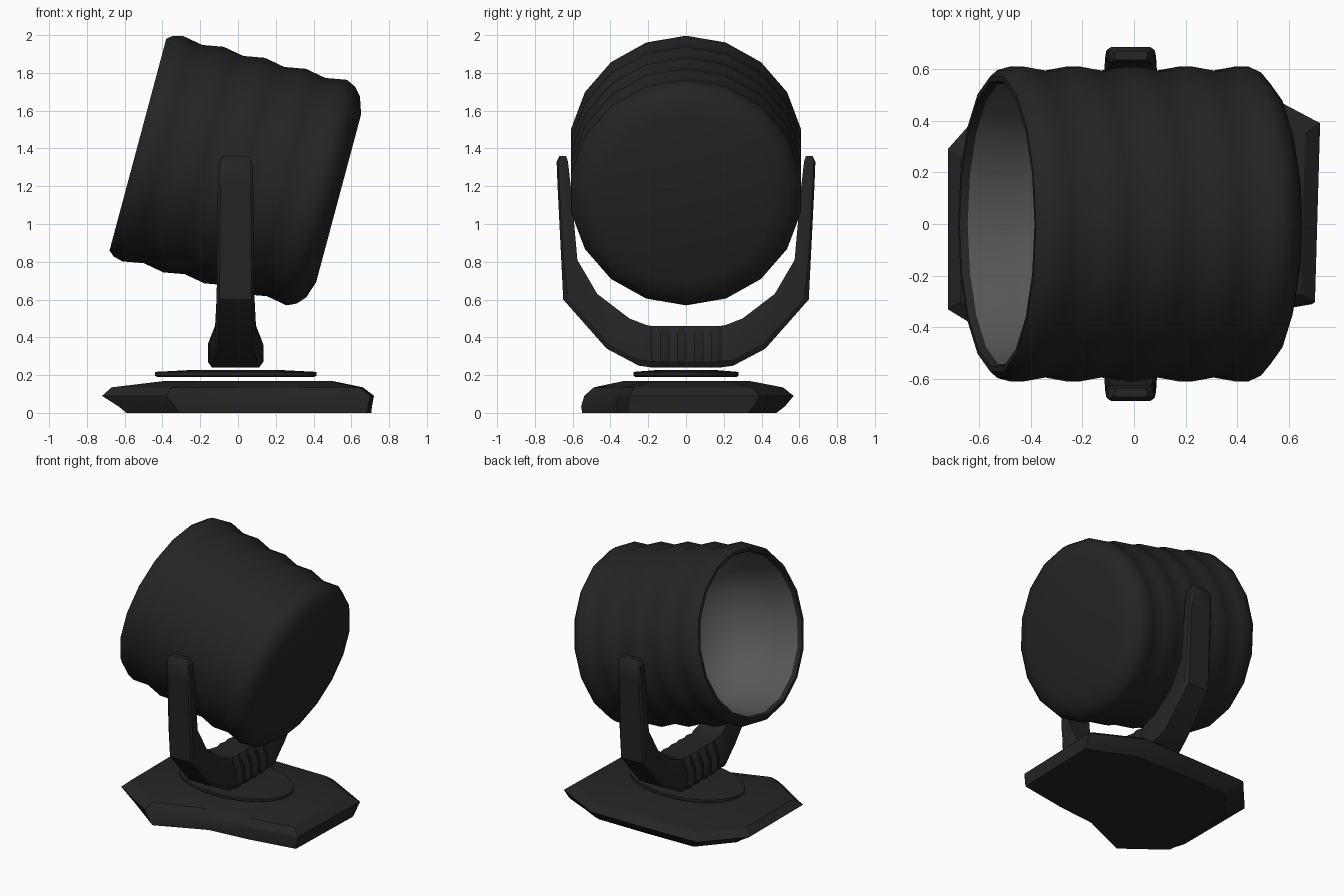
import bpy, bmesh, math
from mathutils import Vector

if "Cube" in bpy.data.objects:
    bpy.data.objects.remove(bpy.data.objects["Cube"])


def material(name, v):
    m = bpy.data.materials.new(name)
    m.diffuse_color = (v, v, v, 1)
    m.use_nodes = True
    m.node_tree.nodes["Principled BSDF"].inputs["Base Color"].default_value = m.diffuse_color
    return m


BLACK = material("matte black", 0.018)
GREY = material("reflector grey", 0.095)


def loft(name, rings, mats=(BLACK,), angle=35, ring_mat=None, cap_mats=(0, 0)):
    """Skin a list of equal-length closed rings and cap both ends."""
    bm = bmesh.new()
    vs = [[bm.verts.new(p) for p in r] for r in rings]
    n = len(rings[0])
    for i in range(len(vs) - 1):
        for j in range(n):
            k = (j + 1) % n
            f = bm.faces.new((vs[i][j], vs[i][k], vs[i + 1][k], vs[i + 1][j]))
            f.material_index = ring_mat(i) if ring_mat else 0
    for ring, mi in ((vs[0], cap_mats[0]), (vs[-1], cap_mats[1])):
        bm.faces.new(ring).material_index = mi
    bmesh.ops.recalc_face_normals(bm, faces=bm.faces)
    me = bpy.data.meshes.new(name)
    bm.to_mesh(me)
    bm.free()
    for m in mats:
        me.materials.append(m)
    ob = bpy.data.objects.new(name, me)
    bpy.context.collection.objects.link(ob)
    bpy.ops.object.select_all(action='DESELECT')
    ob.select_set(True)
    bpy.context.view_layer.objects.active = ob
    bpy.ops.object.shade_smooth_by_angle(angle=math.radians(angle))
    return ob


# Lamp housing: ribbed 18-sided drum tilted 15 degrees, with a hollow bowl
tilt = math.radians(15)
axis = Vector((math.cos(tilt), 0, -math.sin(tilt)))
up = Vector((math.sin(tilt), 0, math.cos(tilt)))
side = Vector((0, 1, 0))
rim = Vector((-0.53, 0, 1.42))

outer = [(1.10, 0.46), (1.07, 0.55), (1.03, 0.595)]
for i in range(16, -1, -1):
    a = 0.08 + i * 0.225 / 4
    outer.append((a, 0.608 + 0.010 * math.cos(i * math.pi / 2)))
outer += [(0.03, 0.605), (0.0, 0.58), (0.0, 0.56), (0.03, 0.55)]
bowl = [(0.20, 0.545), (0.38, 0.50), (0.52, 0.40), (0.60, 0.25), (0.63, 0.08)]
profile = outer + bowl


def drum_ring(a, r):
    return [rim + axis * a + (up * math.cos(t) + side * math.sin(t)) * r
            for t in (2 * math.pi * k / 18 for k in range(18))]


loft("lamp_housing", [drum_ring(a, r) for a, r in profile], (BLACK, GREY), 40,
     lambda i: 1 if i >= len(outer) - 1 else 0, (0, 1))

# Yoke: U-shaped bracket; stations are outer y,z / inner y,z / half width / inner taper
half = [
    (0.67, 1.36, 0.635, 1.36, 0.065, 0.9),
    (0.685, 1.33, 0.625, 1.33, 0.088, 0.9),
    (0.68, 1.20, 0.61, 1.20, 0.094, 0.9),
    (0.66, 0.80, 0.575, 0.81, 0.098, 0.9),
    (0.65, 0.60, 0.47, 0.63, 0.10, 0.9),
    (0.42, 0.34, 0.30, 0.50, 0.11, 0.85),
    (0.25, 0.25, 0.21, 0.465, 0.145, 0.7),
]
# grooved foot in the middle of the yoke
foot = [(y, 0.24, y, 0.46, 0.147 if k % 2 else 0.13, 0.7)
        for k, y in enumerate([0.18 - 0.045 * i for i in range(9)])]
mirrored = [(-a, b, -c, d, w, t) for a, b, c, d, w, t in reversed(half)]


def yoke_ring(oy, oz, iy, iz, w, taper):
    o, i = Vector((-0.013, oy, oz)), Vector((-0.013, iy, iz))
    right = [(0, w * taper), (0.45, w), (0.86, w), (1, w * 0.85)]
    pts = [i.lerp(o, f) + Vector((x, 0, 0)) for f, x in right]
    return pts + [i.lerp(o, f) - Vector((x, 0, 0)) for f, x in reversed(right)]


loft("yoke", [yoke_ring(*s) for s in half + foot + mirrored], angle=32)


# Swivel plate: thin oval disc between base and yoke
def oval(z, s):
    return [(-0.012 + 0.428 * s * math.cos(t), 0.277 * s * math.sin(t), z)
            for t in (2 * math.pi * k / 24 for k in range(24))]


loft("swivel_plate", [oval(0.19, 0.97), oval(0.197, 1), oval(0.217, 1), oval(0.226, 0.6)])

# Base: uneven faceted slab with a chipped front edge
outline = [(-0.72, -0.34), (-0.72, 0.29), (-0.48, 0.56), (0.0, 0.57), (0.38, 0.57),
           (0.72, 0.39), (0.70, -0.31), (0.34, -0.37), (0.04, -0.40), (-0.38, -0.555)]


def slab(z, left, right, front, back):
    return [(x * (left if x < 0 else right), y * (front if y < 0 else back), z)
            for x, y in outline]


loft("base", [slab(0.0, 0.82, 0.98, 0.99, 0.84), slab(0.035, 0.88, 0.985, 1, 0.92),
              slab(0.09, 1, 1, 0.97, 1), slab(0.135, 0.93, 0.92, 0.88, 0.9),
              slab(0.168, 0.55, 0.7, 0.6, 0.6)], angle=25)
